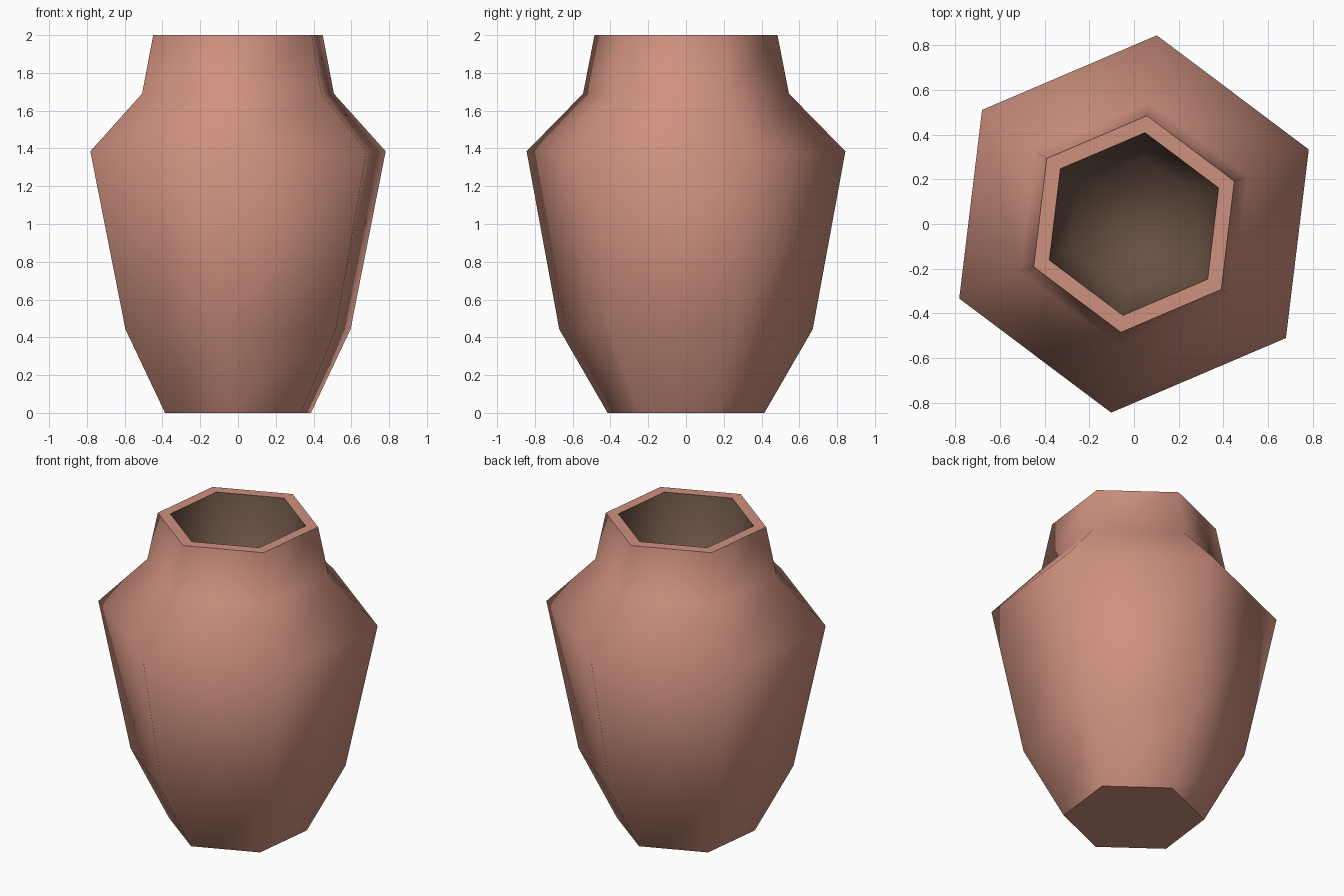
import bpy, bmesh, math

if "Cube" in bpy.data.objects:
    bpy.data.objects.remove(bpy.data.objects["Cube"])

TURN = math.radians(23.1)   # rotation of the hexagon about z


def material(name, rgb):
    m = bpy.data.materials.new(name)
    m.diffuse_color = (*rgb, 1.0)
    m.use_nodes = True
    m.node_tree.nodes["Principled BSDF"].inputs["Base Color"].default_value = m.diffuse_color
    return m


clay = material("terracotta", (0.62, 0.282, 0.21))
dark = material("dark_inside", (0.135, 0.08, 0.055))

# (x radius, y radius, z): outside from the base up to the rim
outer = [(0.42, 0.418, 0.0), (0.648, 0.676, 0.443), (0.85, 0.85, 1.385),
         (0.552, 0.549, 1.69), (0.488, 0.488, 2.0)]
# inside from the rim down to the floor of the hollow
inner = [(0.412, 0.412, 2.0), (0.30, 0.30, 1.6)]

bm = bmesh.new()


def ring(rx, ry, z):
    return [bm.verts.new((rx * math.cos(TURN + i * math.pi / 3),
                          ry * math.sin(TURN + i * math.pi / 3), z)) for i in range(6)]


rings = [ring(*p) for p in outer + inner]
n = len(outer)

# base, walls, rim and floor
base = bm.faces.new(rings[0][::-1])
rim = []
for k in range(len(rings) - 1):
    a, b = rings[k], rings[k + 1]
    for i in range(6):
        j = (i + 1) % 6
        f = bm.faces.new((a[i], a[j], b[j], b[i]))
        f.smooth = True
        f.material_index = 1 if k >= n else 0
        if k == n - 1:
            rim.append(f)
floor = bm.faces.new(rings[-1])
floor.smooth = True
floor.material_index = 1

# crisp edges around the base and the rim
for f in [base] + rim:
    f.smooth = False
    for e in f.edges:
        e.smooth = False

mesh = bpy.data.meshes.new("vase")
bm.to_mesh(mesh)
bm.free()
mesh.materials.append(clay)
mesh.materials.append(dark)
vase = bpy.data.objects.new("vase", mesh)
bpy.context.collection.objects.link(vase)
